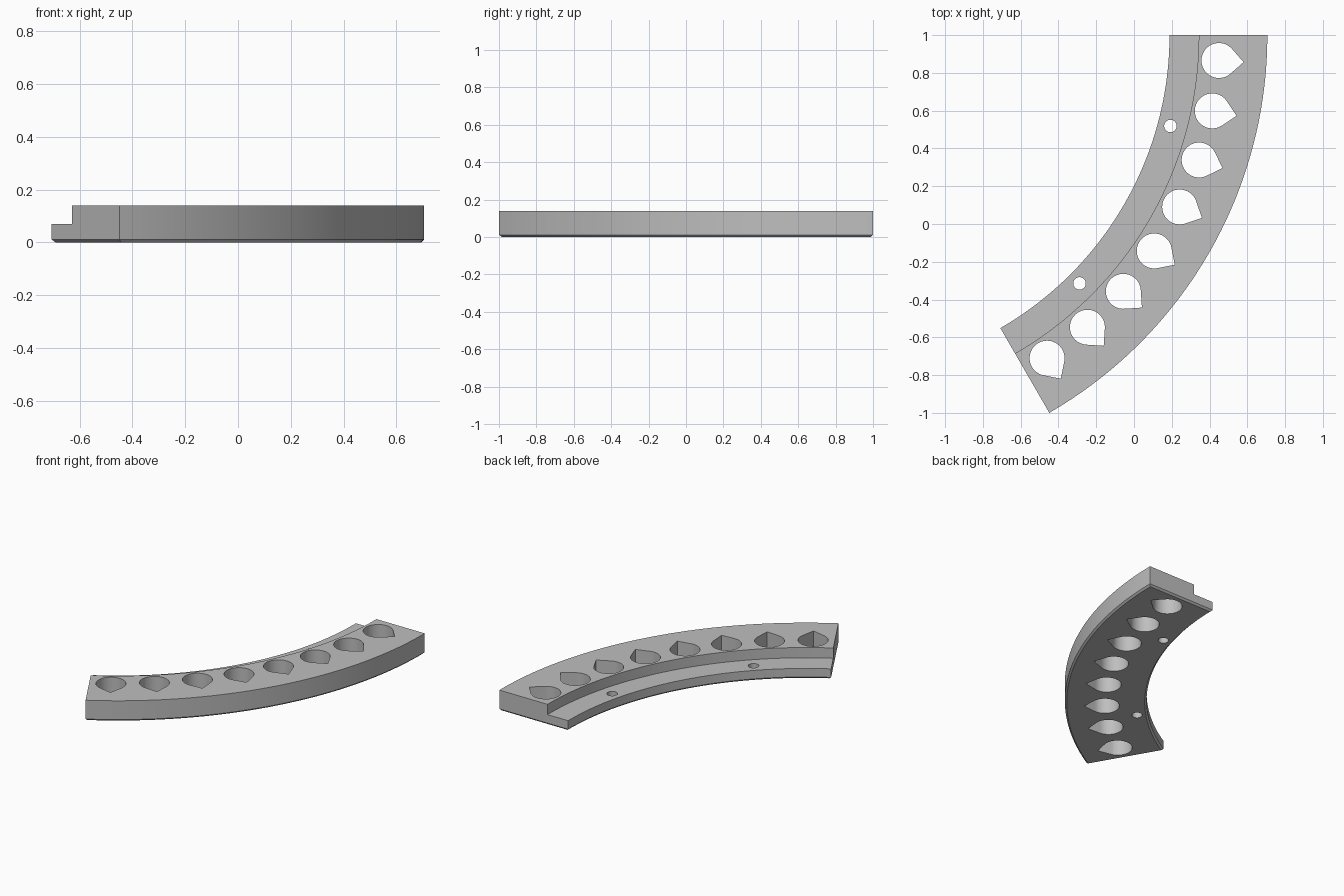
import bpy, bmesh
from math import sin, cos, pi, radians, sqrt

if "Cube" in bpy.data.objects:
    bpy.data.objects.remove(bpy.data.objects["Cube"], do_unlink=True)

# Arc centre, radii, heights and sweep of the segment
CX, CY = -1.603, 1.0
INNER, STEP, OUTER = 1.791, 1.946, 2.309
HEIGHT, LEDGE, CHAMFER = 0.14, 0.07, 0.012
SWEEP, SEGMENTS = 60, 72

grey = bpy.data.materials.new("plain grey")
grey.use_nodes = True
colour = (0.52, 0.52, 0.52, 1)
grey.diffuse_color = colour
grey.node_tree.nodes["Principled BSDF"].inputs["Base Color"].default_value = colour


def polar(radius, angle):
    """Point on the arc; the angle runs clockwise from the +x direction."""
    return CX + radius * cos(angle), CY - radius * sin(angle)


def make_object(name, bm):
    bmesh.ops.recalc_face_normals(bm, faces=bm.faces)
    mesh = bpy.data.meshes.new(name)
    bm.to_mesh(mesh)
    bm.free()
    mesh.materials.append(grey)
    obj = bpy.data.objects.new(name, mesh)
    bpy.context.collection.objects.link(obj)
    return obj


def add_prism(bm, outline):
    """Upright prism that passes right through the segment."""
    face = bm.faces.new([bm.verts.new((x, y, -0.1)) for x, y in outline])
    top = bmesh.ops.extrude_face_region(bm, geom=[face])["geom"]
    bmesh.ops.translate(bm, vec=(0, 0, HEIGHT + 0.2),
                        verts=[v for v in top if isinstance(v, bmesh.types.BMVert)])


def hole(radius, angle, size, pointed=False):
    """Round outline, or a teardrop with its right-angled tip pointing outwards."""
    x, y = polar(radius, angle)
    start = pi / 4 if pointed else 0
    span = 2 * pi - 2 * start
    count = 48
    steps = count + 1 if pointed else count
    points = []
    for i in range(steps):
        a = start + span * i / count - angle
        points.append((x + size * cos(a), y + size * sin(a)))
    if pointed:
        tip = size * sqrt(2)
        points.append((x + tip * cos(angle), y - tip * sin(angle)))
    return points


# Stepped body swept along the arc
bm = bmesh.new()
profile = [(INNER, 0), (STEP, 0), (OUTER, 0), (OUTER, HEIGHT),
           (STEP, HEIGHT), (STEP, LEDGE), (INNER, LEDGE)]
rings = []
for i in range(SEGMENTS + 1):
    angle = radians(SWEEP) * i / SEGMENTS
    rings.append([bm.verts.new((*polar(r, angle), z)) for r, z in profile])
n = len(profile)
for a, b in zip(rings, rings[1:]):
    for j in range(n):
        k = (j + 1) % n
        bm.faces.new((a[j], a[k], b[k], b[j]))
bm.faces.new(rings[0])
bm.faces.new(rings[-1])
bmesh.ops.recalc_face_normals(bm, faces=bm.faces)

# Small chamfer around the underside
rim = [e for e in bm.edges
       if sum(f.normal.z < -0.9 for f in e.link_faces) == 1]
bmesh.ops.bevel(bm, geom=rim, offset=CHAMFER, segments=1, affect='EDGES')
body = make_object("curved_segment", bm)

# Cutters: eight teardrop holes and two small screw holes
bm = bmesh.new()
for i in range(8):
    add_prism(bm, hole(2.057, radians(SWEEP * (i + 0.5) / 8), 0.0925, True))
for degrees in (15, 45):
    add_prism(bm, hole(1.859, radians(degrees), 0.033))
cutter = make_object("hole_cutter", bm)
cutter.hide_render = True

cut = body.modifiers.new("holes", 'BOOLEAN')
cut.operation = 'DIFFERENCE'
cut.solver = 'EXACT'
cut.object = cutter
bpy.ops.object.select_all(action='DESELECT')
body.select_set(True)
bpy.context.view_layer.objects.active = body
bpy.ops.object.modifier_apply(modifier=cut.name)
bpy.data.objects.remove(cutter, do_unlink=True)
bpy.ops.object.shade_smooth_by_angle(angle=radians(30))
